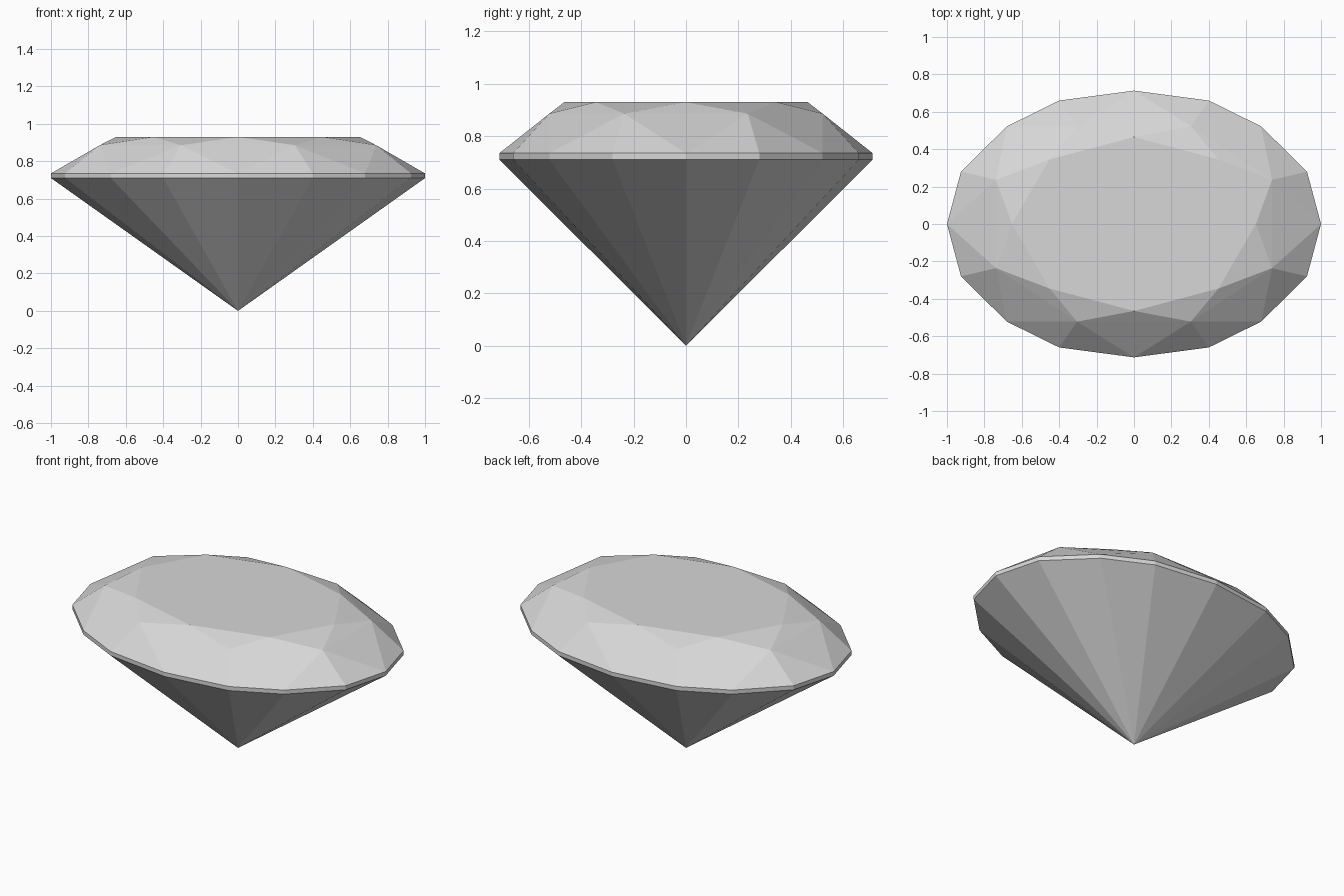
import bpy
import bmesh
import math

cube = bpy.data.objects.get("Cube")
if cube:
    bpy.data.objects.remove(cube, do_unlink=True)

# One stone colour
stone = bpy.data.materials.new("pale grey stone")
stone.use_nodes = True
grey = (0.68, 0.68, 0.68, 1)
stone.diffuse_color = grey
stone.node_tree.nodes["Principled BSDF"].inputs["Base Color"].default_value = grey

bm = bmesh.new()


def ring(quarter, z):
    """Mirror a quarter outline in x and y, then order it counter-clockwise."""
    points = {(sx * x, sy * y) for x, y in quarter for sx in (1, -1) for sy in (1, -1)}
    ordered = sorted(points, key=lambda p: math.atan2(p[1], p[0]) % math.tau)
    return [bm.verts.new((x, y, z)) for x, y in ordered]


outline = [(1, 0), (0.925, 0.28), (0.68, 0.522), (0.4, 0.66), (0, 0.713)]
girdle_low = ring(outline, 0.71)
girdle_top = ring(outline, 0.735)
shoulder = ring([(0.738, 0.236), (0.304, 0.522)], 0.886)
table = ring([(0.652, 0), (0.452, 0.345), (0, 0.465)], 0.93)
tip = bm.verts.new((0, 0, 0))

# Pavilion fan and girdle band
for i, low in enumerate(girdle_low):
    j = (i + 1) % len(girdle_low)
    bm.faces.new((tip, girdle_low[j], low))
    bm.faces.new((low, girdle_low[j], girdle_top[j], girdle_top[i]))

# Crown: star facets, kites (split across their width) and girdle facets
for i, corner in enumerate(table):
    left, right = shoulder[i], shoulder[i - 1]
    start, middle = girdle_top[2 * i], girdle_top[2 * i + 1]
    end = girdle_top[(2 * i + 2) % len(girdle_top)]
    bm.faces.new((corner, left, table[(i + 1) % len(table)]))
    bm.faces.new((corner, right, left))
    bm.faces.new((right, start, left))
    bm.faces.new((left, start, middle))
    bm.faces.new((left, middle, end))

# Flat table on top
bm.faces.new(table)
bmesh.ops.recalc_face_normals(bm, faces=bm.faces[:])

mesh = bpy.data.meshes.new("cut_gemstone")
bm.to_mesh(mesh)
bm.free()
mesh.materials.append(stone)
gem = bpy.data.objects.new("cut_gemstone", mesh)
bpy.context.collection.objects.link(gem)
